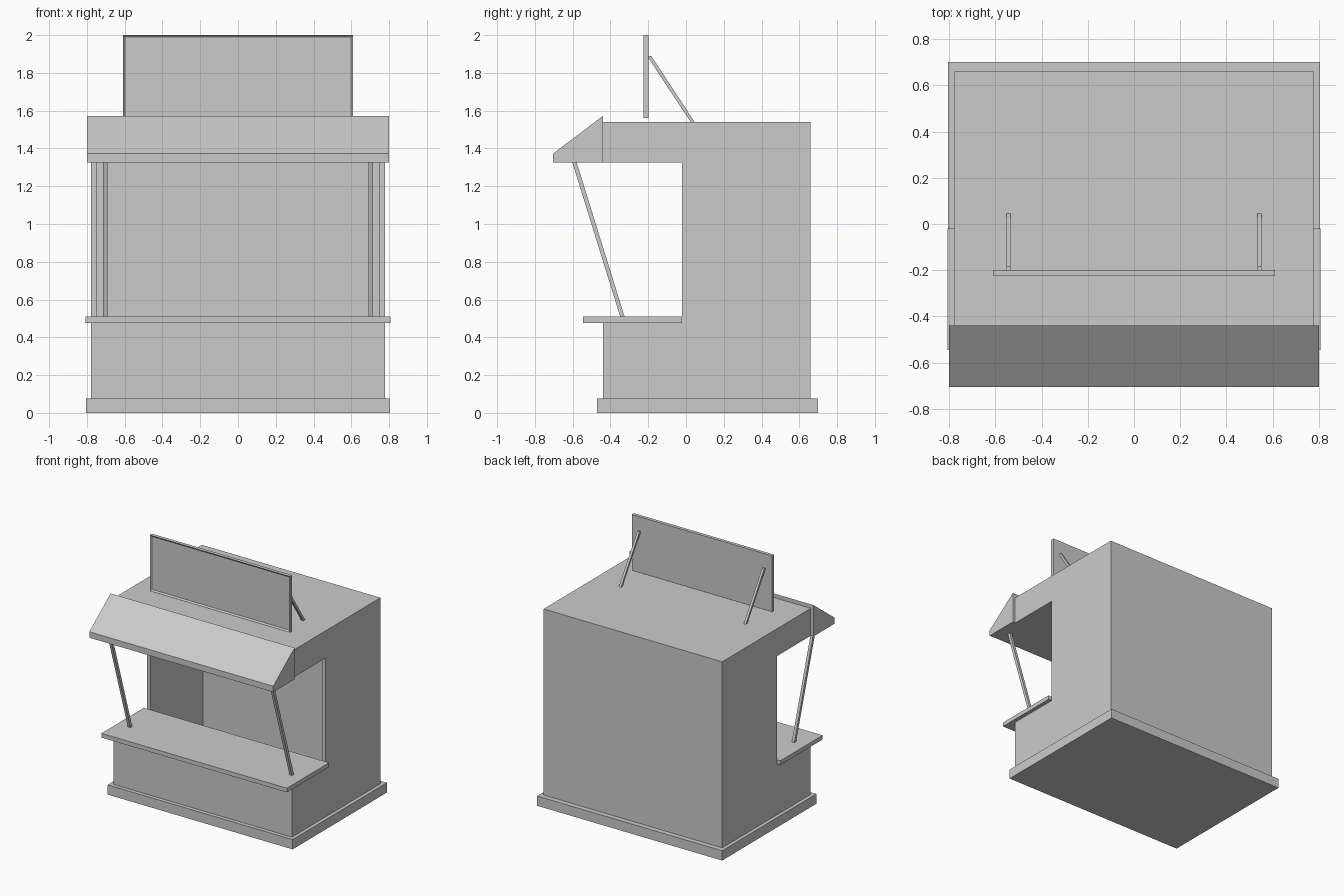
import bpy, bmesh
from mathutils import Vector

default = bpy.data.objects.get("Cube")
if default:
    bpy.data.objects.remove(default, do_unlink=True)

grey = bpy.data.materials.new("plain grey")
grey.use_nodes = True
COLOUR = (0.6, 0.6, 0.6, 1)
grey.diffuse_color = COLOUR
grey.node_tree.nodes["Principled BSDF"].inputs["Base Color"].default_value = COLOUR


def finish(name, bm):
    bmesh.ops.recalc_face_normals(bm, faces=bm.faces)
    mesh = bpy.data.meshes.new(name)
    bm.to_mesh(mesh)
    bm.free()
    mesh.materials.append(grey)
    obj = bpy.data.objects.new(name, mesh)
    bpy.context.collection.objects.link(obj)
    return obj


def prism(name, profile, half_width, centre=0):
    """Extrude a (y, z) outline along x."""
    bm = bmesh.new()
    face = bm.faces.new([bm.verts.new((centre - half_width, y, z)) for y, z in profile])
    grown = bmesh.ops.extrude_face_region(bm, geom=[face])["geom"]
    moved = [v for v in grown if isinstance(v, bmesh.types.BMVert)]
    bmesh.ops.translate(bm, vec=(2 * half_width, 0, 0), verts=moved)
    return finish(name, bm)


def block(name, half_width, y0, y1, z0, z1):
    return prism(name, [(y0, z0), (y1, z0), (y1, z1), (y0, z1)], half_width)


def rod(name, x, start, end, size):
    """Square bar between two (y, z) points, with level cut ends."""
    a, b = Vector(start), Vector(end)
    run = Vector((size / 2 * (b - a).length / abs(b.y - a.y), 0))
    return prism(name, [a - run, a + run, b + run, b - run], size / 2, x)


# Plinth
block("plinth", 0.805, -0.47, 0.70, 0, 0.077)

# Booth shell: C-shaped side outline, hollowed out behind the counter
shell = prism("booth_shell", [(-0.44, 0.077), (0.66, 0.077), (0.66, 1.54), (-0.44, 1.54),
                              (-0.44, 1.325), (-0.02, 1.325), (-0.02, 0.49), (-0.44, 0.49)], 0.777)
cutter = block("room_cutter", 0.747, -0.41, 0.63, 0.03, 1.325)
cut = shell.modifiers.new("room", "BOOLEAN")
cut.operation = "DIFFERENCE"
cut.solver = "EXACT"
cut.object = cutter
bpy.context.view_layer.objects.active = shell
bpy.ops.object.modifier_apply(modifier=cut.name)
bpy.data.objects.remove(cutter, do_unlink=True)

# Counter and awning
block("counter", 0.807, -0.545, -0.02, 0.477, 0.51)
prism("awning", [(-0.705, 1.325), (-0.44, 1.325), (-0.44, 1.572), (-0.705, 1.372)], 0.80)

# Sign board with a recessed front panel
sign = block("sign_board", 0.61, -0.225, -0.198, 1.56, 2.0)
bm = bmesh.new()
bm.from_mesh(sign.data)
front = [f for f in bm.faces if f.normal.y < -0.9]
bmesh.ops.inset_region(bm, faces=front, thickness=0.016)
bmesh.ops.translate(bm, vec=(0, 0.01, 0), verts=front[0].verts)
bm.to_mesh(sign.data)
bm.free()

# Awning posts and sign braces on both sides
for side, s in (("left", 1), ("right", -1)):
    rod(side + "_awning_post", s * 0.703, (-0.337, 0.51), (-0.59, 1.325), 0.022)
    rod(side + "_sign_brace", s * 0.543, (0.035, 1.54), (-0.195, 1.89), 0.018)
